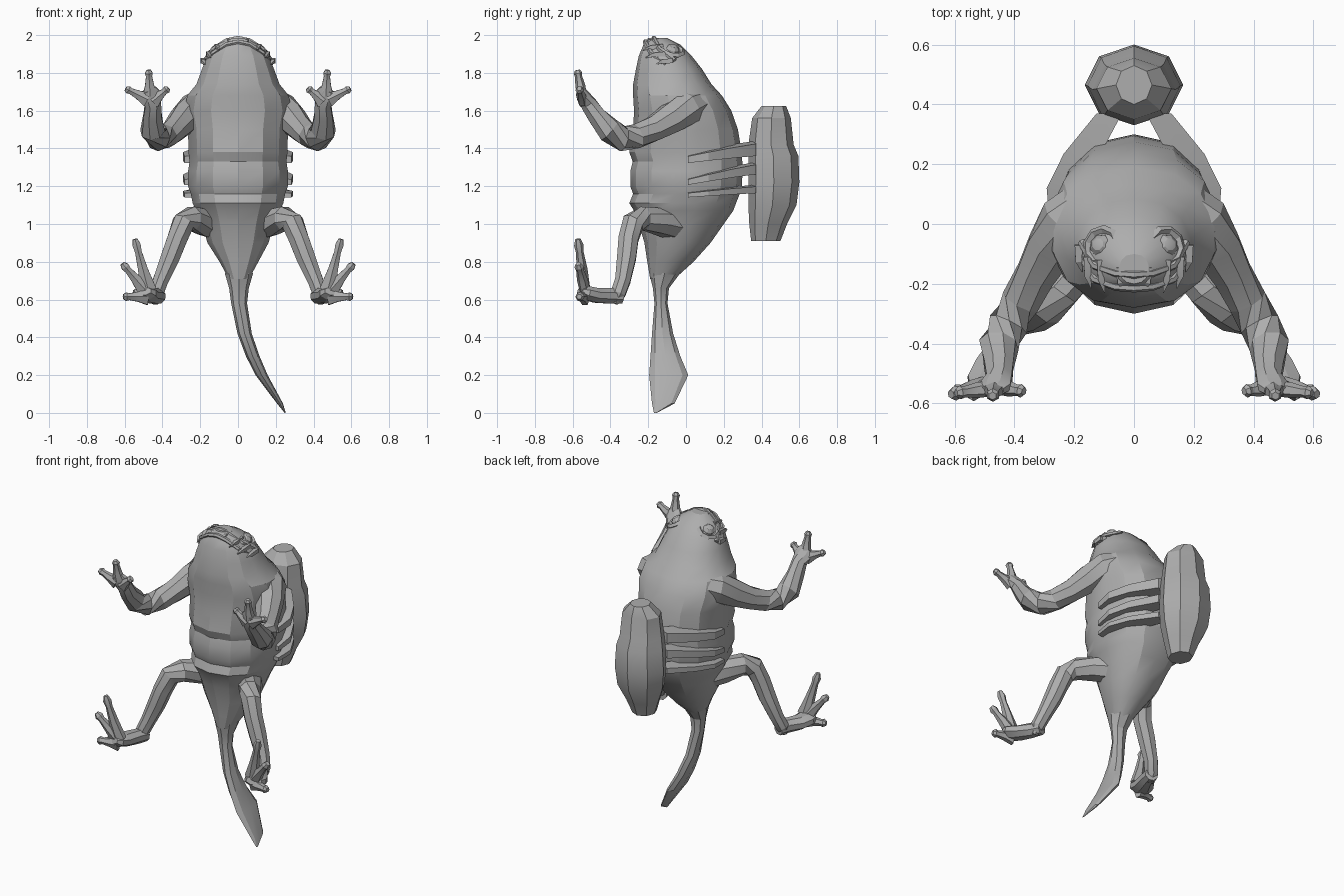
import bpy, bmesh, math
from mathutils import Vector

if "Cube" in bpy.data.objects:
    bpy.data.objects.remove(bpy.data.objects["Cube"])

grey = bpy.data.materials.new("plain grey")
grey.diffuse_color = (0.42, 0.42, 0.42, 1)
grey.use_nodes = True
grey.node_tree.nodes["Principled BSDF"].inputs["Base Color"].default_value = grey.diffuse_color


def finish(name, bm, angle=24):
    bmesh.ops.recalc_face_normals(bm, faces=bm.faces)
    me = bpy.data.meshes.new(name)
    bm.to_mesh(me)
    bm.free()
    me.materials.append(grey)
    ob = bpy.data.objects.new(name, me)
    bpy.context.collection.objects.link(ob)
    bpy.ops.object.select_all(action='DESELECT')
    ob.select_set(True)
    bpy.context.view_layer.objects.active = ob
    bpy.ops.object.shade_smooth_by_angle(angle=math.radians(angle))
    return ob


def skin(bm, rings):
    """Join vertex rings with quads and cap both ends."""
    rings = [[bm.verts.new(p) for p in r] for r in rings]
    n = len(rings[0])
    for a, b in zip(rings, rings[1:]):
        for i in range(n):
            bm.faces.new((a[i], a[(i + 1) % n], b[(i + 1) % n], b[i]))
    bm.faces.new(rings[0])
    bm.faces.new(rings[-1])


def stack(name, rows, n, power=1.0):
    """Horizontal sections: z, front y, back y, half width, centre x."""
    rings = []
    for z, y0, y1, w, cx in rows:
        ring = []
        for i in range(n):
            a = 2 * math.pi * i / n - math.pi / 2
            c, s = math.cos(a), math.sin(a)
            c = math.copysign(abs(c) ** power, c)
            ring.append((cx + w * c, (y0 + y1) / 2 + (y1 - y0) / 2 * s, z))
        rings.append(ring)
    bm = bmesh.new()
    skin(bm, rings)
    return finish(name, bm)


def tube(bm, side, pts, n=8, ref=(0, 1, 0)):
    """Tapered tube: each point is x, y, z, width radius, depth radius."""
    P = [Vector((p[0] * side, p[1], p[2])) for p in pts]
    rings = []
    for i, p in enumerate(P):
        t = (P[min(i + 1, len(P) - 1)] - P[max(i - 1, 0)]).normalized()
        u = t.cross(Vector(ref)).normalized()
        v = u.cross(t)
        ru, rv = pts[i][3], pts[i][-1] if len(pts[i]) > 4 else pts[i][3]
        rings.append([p + u * ru * math.cos(2 * math.pi * (k + .5) / n)
                      + v * rv * math.sin(2 * math.pi * (k + .5) / n) for k in range(n)])
    skin(bm, rings)


def digit(bm, side, a, b, r=0.022):
    """Finger or toe: wide webbed root, slim middle and blunt bulb at the end."""
    a, b = Vector(a), Vector(b)
    tube(bm, side, [(*a.lerp(b, t), r * k, r * min(k, 1.2)) for t, k in
                    ((0, 2.1), (.4, 1.25), (.75, .85), (.88, 1.05), (1, .6))], 6)


# Torso with head and belly folds
stack("body", [
    (0.71, -.19, -.06, .055, .005), (.80, -.205, .04, .105, .005), (.90, -.22, .13, .165, 0),
    (1.0, -.25, .20, .195, 0), (1.07, -.275, .25, .225, 0), (1.11, -.30, .265, .245, 0),
    (1.16, -.28, .285, .255, 0), (1.20, -.295, .295, .27, 0), (1.28, -.295, .30, .27, 0),
    (1.33, -.282, .298, .262, 0), (1.38, -.30, .295, .268, 0), (1.50, -.28, .275, .27, 0),
    (1.60, -.275, .24, .29, 0), (1.68, -.28, .19, .275, 0), (1.74, -.28, .135, .225, 0),
    (1.82, -.265, .085, .195, 0), (1.89, -.25, .03, .165, 0), (1.95, -.225, -.03, .115, 0),
    (1.985, -.20, -.10, .05, 0)], 14, .85)

# Flattened tail, curving to one side
stack("tail", [
    (0.0, -.17, -.155, .003, .25), (.05, -.18, -.06, .016, .222), (.20, -.195, .012, .032, .125),
    (.30, -.188, -.03, .036, .078), (.42, -.18, -.068, .038, .035), (.58, -.167, -.098, .042, .006),
    (.66, -.175, -.09, .052, .005), (.74, -.195, -.03, .075, .005)], 8)

# Rounded pack on the back
stack("back_pack", [
    (.91, .345, .50, .07, 0), (1.0, .335, .535, .105, 0), (1.10, .33, .585, .15, 0),
    (1.22, .33, .60, .165, 0), (1.36, .33, .595, .155, 0), (1.42, .33, .57, .14, 0),
    (1.56, .35, .555, .125, 0), (1.625, .40, .53, .06, 0)], 8)

# Thick straps from the pack, hugging each flank
outer = ((.283, .01), (.292, .12), (.235, .235), (.125, .37))
inner = ((.20, .01), (.19, .10), (.13, .20), (.04, .37))
bm = bmesh.new()
for s in (1, -1):
    for z0, z1, h0, h1 in ((1.345, 1.40, .022, .04), (1.225, 1.295, .018, .032),
                           (1.155, 1.185, .014, .022)):
        rings = []
        for i in range(4):
            z, h = z0 + (z1 - z0) * i / 3, h0 + (h1 - h0) * i / 3
            (xo, yo), (xi, yi) = outer[i], inner[i]
            rings.append([(s * xo, yo, z - h), (s * xo, yo, z + h * .6),
                          (s * xi, yi, z + h), (s * xi, yi, z - h)])
        skin(bm, rings)
finish("pack_straps", bm)

for s, label in ((1, "left"), (-1, "right")):
    # Arm with a sloping shoulder and splayed fingers
    bm = bmesh.new()
    tube(bm, s, [(.15, .08, 1.63, .08), (.225, .01, 1.61, .095), (.28, -.08, 1.56, .085),
                 (.33, -.17, 1.505, .07), (.38, -.26, 1.465, .066), (.42, -.335, 1.452, .068),
                 (.452, -.405, 1.495, .068), (.452, -.475, 1.575, .052), (.45, -.515, 1.635, .046),
                 (.465, -.545, 1.685, .06, .03), (.475, -.558, 1.71, .045, .022)])
    for base, tip in (((.465, -.55, 1.68), (.473, -.575, 1.815)),
                      ((.48, -.55, 1.66), (.595, -.565, 1.717)),
                      ((.45, -.545, 1.65), (.368, -.56, 1.72))):
        digit(bm, s, base, tip)
    finish(label + "_arm", bm)

    # Bent leg with heel and long toes
    bm = bmesh.new()
    tube(bm, s, [(.09, -.03, .99, .085), (.18, -.13, 1.01, .076), (.245, -.225, 1.03, .066),
                 (.29, -.28, 1.005, .062), (.322, -.305, .92, .057), (.36, -.315, .82, .054),
                 (.41, -.335, .70, .044), (.435, -.36, .63, .042), (.44, -.38, .58, .02)])
    tube(bm, s, [(.42, -.34, .615, .04), (.44, -.40, .62, .045), (.475, -.475, .622, .062, .042),
                 (.495, -.53, .635, .07, .04), (.505, -.56, .645, .05, .025)], 8, (0, 0, 1))
    for base, tip in (((.475, -.535, .65), (.545, -.572, .92)),
                      ((.49, -.535, .65), (.612, -.57, .79)),
                      ((.48, -.535, .615), (.607, -.565, .615))):
        digit(bm, s, base, tip, .024)
    finish(label + "_leg", bm)

    # Eye ball inside a raised lid ring
    centre, axis = Vector((.105 * s, -.075, 1.912)), Vector((.45 * s, .2, .87)).normalized()
    turn = axis.to_track_quat('Z', 'Y')
    bm = bmesh.new()
    bmesh.ops.create_uvsphere(bm, u_segments=8, v_segments=6, radius=.042)
    for v in bm.verts:
        v.co = turn @ v.co + centre
    finish(label + "_eye", bm)
    bm = bmesh.new()
    n, m = 9, 4
    grid = []
    for i in range(n):
        a, ring = 2 * math.pi * i / n, []
        for j in range(m):
            b = 2 * math.pi * j / m
            r = .056 + .016 * math.cos(b)
            ring.append(bm.verts.new(centre + turn @ Vector(
                (r * math.cos(a), r * math.sin(a), .014 * math.sin(b) + .008))))
        grid.append(ring)
    for i in range(n):
        for j in range(m):
            a, b = grid[i], grid[(i + 1) % n]
            bm.faces.new((a[j], b[j], b[(j + 1) % m], a[(j + 1) % m]))
    finish(label + "_eyelid", bm)

# Lips arching over the front of the head
half = [(.175, -.07, 1.86), (.13, -.15, 1.92), (.06, -.175, 1.965)]
for name, dy, dz in (("upper_lip", .01, .006), ("lower_lip", -.035, -.014)):
    arc = half + [(0, -.18, 1.978)] + [(-x, y, z) for x, y, z in reversed(half)]
    bm = bmesh.new()
    tube(bm, 1, [(x, y + dy, z + dz, .014) for x, y, z in arc], 6)
    finish(name, bm)

# Pointed teeth hanging over the jaw
bm = bmesh.new()
for s in (1, -1):
    for x, y, z, l in ((.185, -.09, 1.865, .07), (.155, -.13, 1.90, .085), (.11, -.14, 1.94, .09),
                       (.045, -.165, 1.97, .06)):
        tube(bm, s, [(x, y + .02, z, .019), (x, y - l * .5, z - .005, .015),
                     (x - .012, y - l, z - .02, .002)], 4, (0, 0, 1))
finish("teeth", bm)
